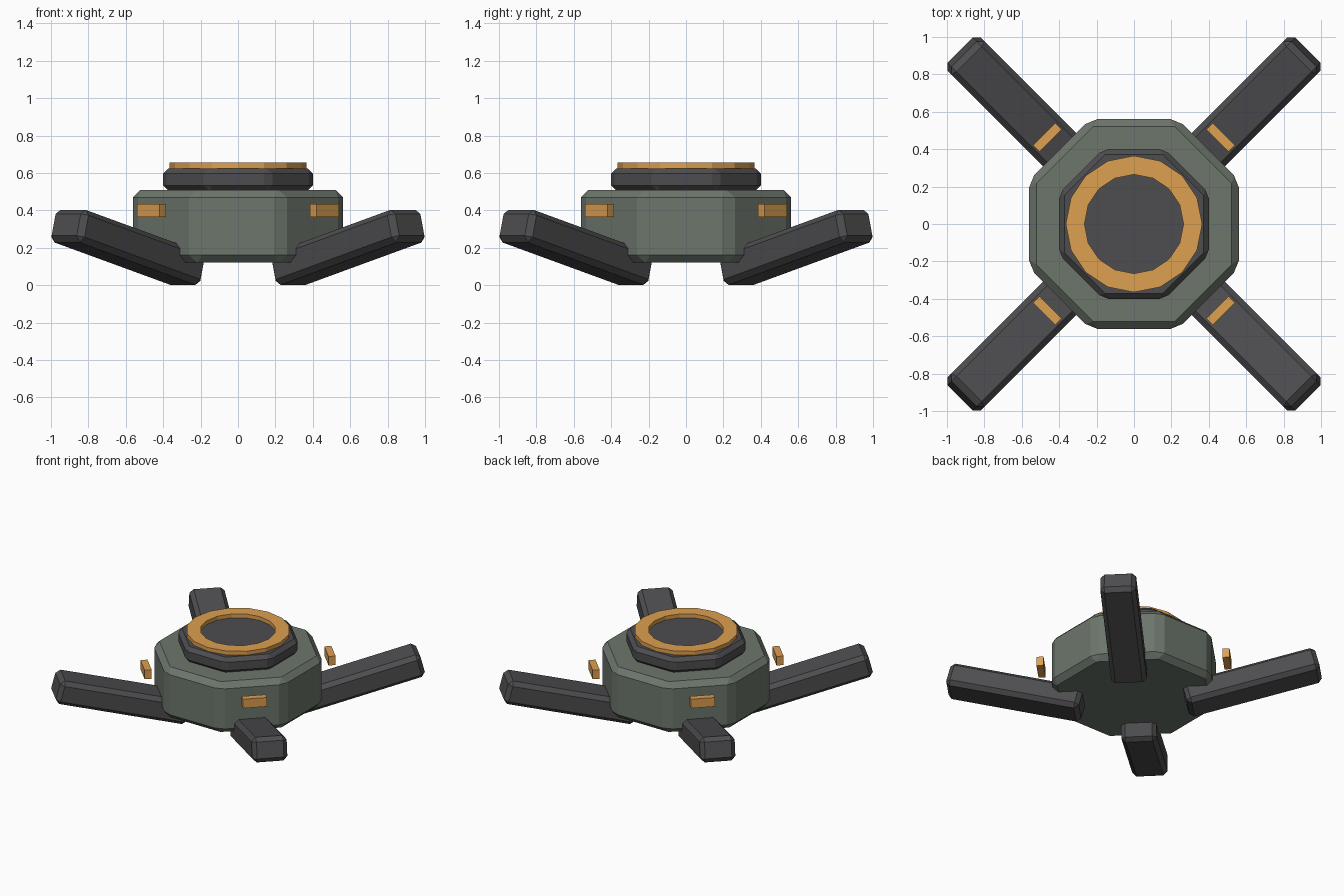
import bpy, bmesh
from math import pi, radians, sin, cos
from mathutils import Matrix

if "Cube" in bpy.data.objects:
    bpy.data.objects.remove(bpy.data.objects["Cube"])


def material(name, rgb):
    m = bpy.data.materials.new(name)
    m.diffuse_color = (*rgb, 1)
    m.use_nodes = True
    m.node_tree.nodes["Principled BSDF"].inputs["Base Color"].default_value = m.diffuse_color
    return m


GREEN = material("green_grey", (0.15, 0.18, 0.15))
DARK = material("dark_grey", (0.075, 0.075, 0.08))
ORANGE = material("orange", (0.73, 0.35, 0.08))


def finish(name, bm, mat, bevel=0):
    if bevel:
        bmesh.ops.bevel(bm, geom=bm.edges[:], offset=bevel, segments=1,
                        affect='EDGES', profile=0.5)
    bmesh.ops.recalc_face_normals(bm, faces=bm.faces[:])
    me = bpy.data.meshes.new(name)
    bm.to_mesh(me)
    bm.free()
    me.materials.append(mat)
    ob = bpy.data.objects.new(name, me)
    bpy.context.collection.objects.link(ob)
    return ob


def octagon(name, apothem, z0, z1, mat, bevel):
    bm = bmesh.new()
    r = apothem / cos(pi / 8)
    base = [bm.verts.new((r * cos(a), r * sin(a), z0))
            for a in (pi / 8 + i * pi / 4 for i in range(8))]
    face = bm.faces.new(base)
    top = bmesh.ops.extrude_face_region(bm, geom=[face])['geom']
    for v in top:
        if isinstance(v, bmesh.types.BMVert):
            v.co.z = z1
    return finish(name, bm, mat, bevel)


def ring(name, outer, inner, z0, z1, sides, mat):
    bm = bmesh.new()
    profile = [(outer, z0), (outer, z1), (inner, z1), (inner, z0)]
    loops = [[bm.verts.new((r * cos(a), r * sin(a), z)) for r, z in profile]
             for a in (2 * pi * i / sides for i in range(sides))]
    for i in range(sides):
        a, b = loops[i], loops[(i + 1) % sides]
        for j in range(4):
            k = (j + 1) % 4
            bm.faces.new((a[j], b[j], b[k], a[k]))
    return finish(name, bm, mat)


def radial_box(name, angle, radius, z, size, tilt, mat, bevel=0):
    bm = bmesh.new()
    bmesh.ops.create_cube(bm, size=1, matrix=Matrix.Diagonal((*size, 1)))
    ob = finish(name, bm, mat, bevel)
    ob.matrix_world = (Matrix.Rotation(angle, 4, 'Z')
                       @ Matrix.Translation((radius, 0, z))
                       @ Matrix.Rotation(-tilt, 4, 'Y'))
    return ob


# Central hub, collar and top ring
octagon("hub_body", 0.562, 0.12, 0.51, GREEN, 0.04)
octagon("collar", 0.40, 0.505, 0.625, DARK, 0.028)
ring("top_ring", 0.365, 0.265, 0.60, 0.655, 16, ORANGE)

# Four diagonal legs, each with a marker tab above it
for i, corner in enumerate(("back_right", "back_left", "front_left", "front_right")):
    angle = pi / 4 + i * pi / 2
    radial_box(corner + "_leg", angle, 0.832, 0.202, (0.965, 0.25, 0.18),
               radians(14.5), DARK, 0.03)
    radial_box(corner + "_tab", angle, 0.655, 0.40, (0.05, 0.17, 0.07), 0, ORANGE)
